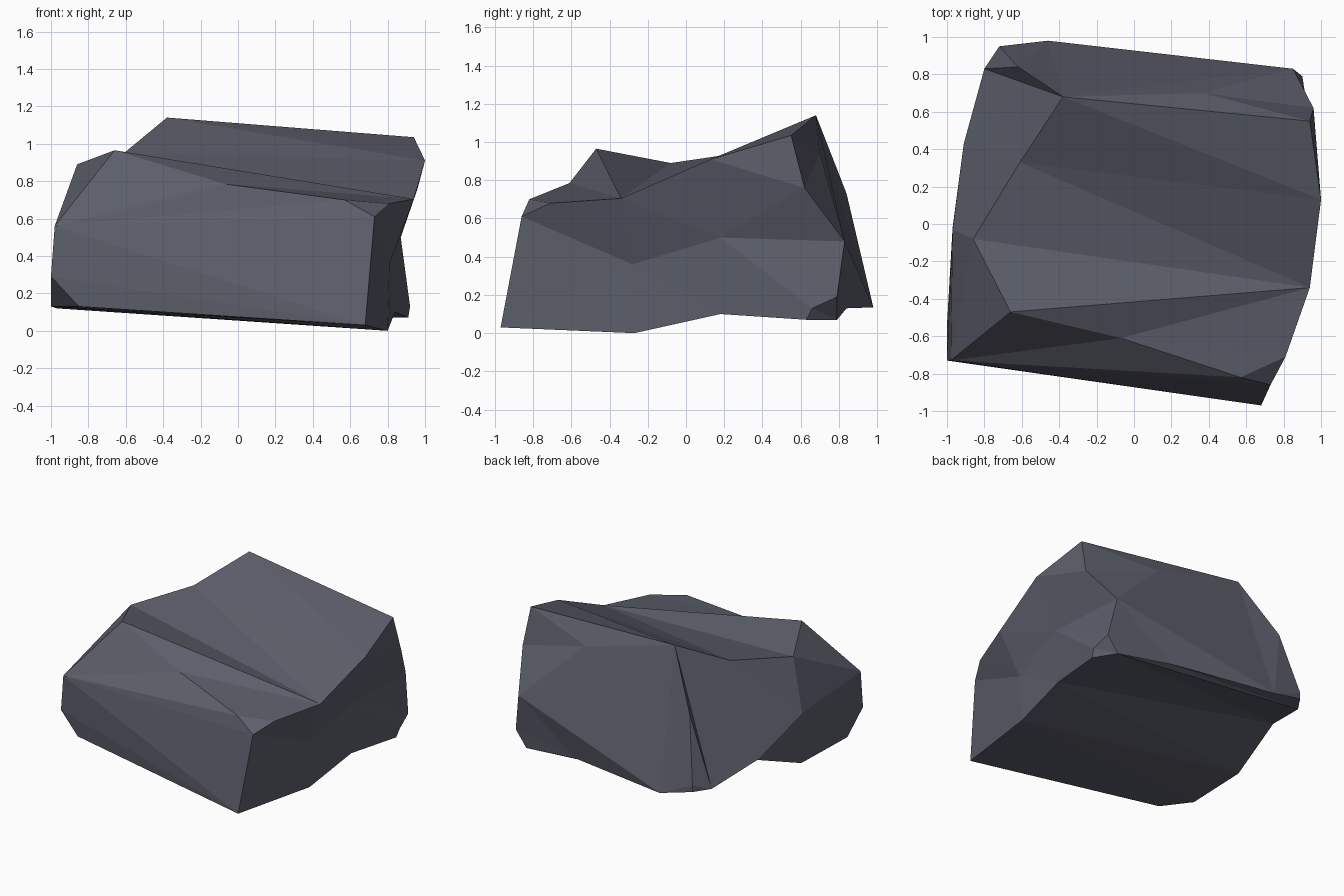
import bpy, bmesh

if "Cube" in bpy.data.objects:
    bpy.data.objects.remove(bpy.data.objects["Cube"])

# Corner points: lower case = left end, upper case = right end
LEFT = [(-.85, -.74, .13), (-1, -.73, .29), (-.98, -.73, .56), (-.66, -.47, .965),
        (-.86, -.08, .89), (-.61, .33, .95), (-.38, .68, 1.14), (-.46, .98, .135),
        (-.72, .95, .20), (-.80, .83, .20), (-.91, .43, .30), (-.97, -.02, .12),
        (-1, -.54, .13), (-.97, -.03, .50), (-.62, .84, .73), (-.72, .95, .25)]
RIGHT = [(.68, -.97, .03), (.73, -.86, .61), (.57, -.82, .70), (-.07, -.61, .785),
         (.94, -.34, .705), (1, .13, .91), (.94, .55, 1.035), (.37, .70, .94),
         (.85, .83, .48), (.35, .84, .13), (.81, .79, .07), (.91, .63, .07),
         (.84, .18, .10), (.80, -.27, 0), (.87, .18, .50), (.81, -.28, .36),
         (.81, -.71, .68), (.96, .62, .76), (.92, .66, .13), (.90, .79, .19)]

bm = bmesh.new()
v = {chr(97 + i): bm.verts.new(p) for i, p in enumerate(LEFT)}
v.update({chr(65 + i): bm.verts.new(p) for i, p in enumerate(RIGHT)})


def tri(*names):
    bm.faces.new([v[n] for n in names])


def fan(path):
    """Triangles from the first point to each step along the rest."""
    for p, q in zip(path[1:], path[2:]):
        tri(path[0], p, q)


# Body: one strip wrapped round the rock, stepping along the left or right end
l, r = "a", "A"
for n in "bcBCDdEefFgGHIhJijKkLMlNmAa":
    tri(l, r, n)
    if n.islower():
        l = n
    else:
        r = n

# Left end, then right end
for path in ("nbcefklmb", "cde", "fgjk", "ghoj", "ohpj", "phij", "abm",
             "QBCDE", "PABQEOMNA", "OEFRITSLM", "RFGHI", "TIJKS", "SKL"):
    fan(path)

bmesh.ops.recalc_face_normals(bm, faces=bm.faces)
mesh = bpy.data.meshes.new("rock")
bm.to_mesh(mesh)
bm.free()

stone = bpy.data.materials.new("slate grey stone")
stone.diffuse_color = (.107, .112, .145, 1)
stone.use_nodes = True
stone.node_tree.nodes["Principled BSDF"].inputs["Base Color"].default_value = stone.diffuse_color
mesh.materials.append(stone)
bpy.context.collection.objects.link(bpy.data.objects.new("rock", mesh))
